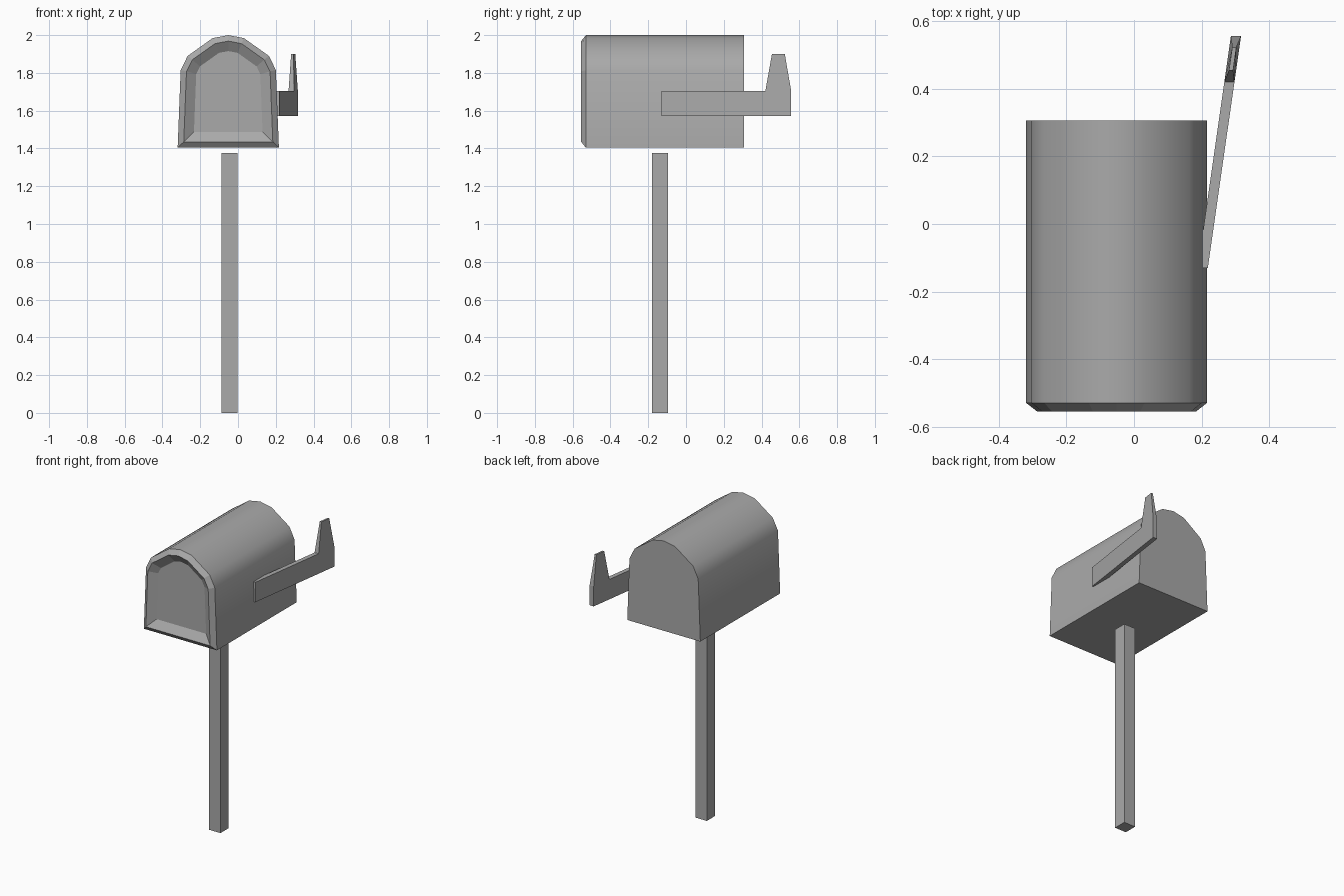
import bpy
import bmesh
from mathutils import Vector

old = bpy.data.objects.get("Cube")
if old:
    bpy.data.objects.remove(old, do_unlink=True)

GREY = (0.4, 0.4, 0.4, 1.0)
grey = bpy.data.materials.new("plain grey")
grey.use_nodes = True
grey.diffuse_color = GREY
grey.node_tree.nodes["Principled BSDF"].inputs["Base Color"].default_value = GREY


def finish(name, bm):
    bmesh.ops.recalc_face_normals(bm, faces=bm.faces)
    mesh = bpy.data.meshes.new(name)
    bm.to_mesh(mesh)
    bm.free()
    mesh.materials.append(grey)
    obj = bpy.data.objects.new(name, mesh)
    bpy.context.collection.objects.link(obj)
    return obj


def loft(rings):
    """Closed prism through two point rings; returns bmesh, caps and walls."""
    bm = bmesh.new()
    a, b = [[bm.verts.new(p) for p in ring] for ring in rings]
    n = len(a)
    walls = [bm.faces.new((a[i], a[(i + 1) % n], b[(i + 1) % n], b[i])) for i in range(n)]
    caps = bm.faces.new(a[::-1]), bm.faces.new(b)
    bmesh.ops.recalc_face_normals(bm, faces=bm.faces)
    return bm, caps, walls


# Arched box: half profile mirrored, then extruded front to back
cx, front, back = -0.0515, -0.53, 0.306
half = [(0.268, 1.404), (0.252, 1.815), (0.215, 1.89), (0.083, 1.984)]
arch = half + [(0, 2.0)] + [(-x, z) for x, z in reversed(half)]
bm, caps, walls = loft([[(cx + x, y, z) for x, z in arch] for y in (front, back)])

# Smooth curved shell, flat floor and ends
for f in walls:
    f.smooth = f.normal.z > -0.5
for e in bm.edges:
    e.smooth = all(f.smooth for f in e.link_faces)

# Bevelled front rim and recessed door panel
for thickness, depth in ((0.031, 0.025), (0.052, -0.035)):
    ring = bmesh.ops.inset_region(bm, faces=[caps[0]], thickness=thickness,
                                  depth=depth, use_even_offset=True)
    for f in ring["faces"]:
        f.smooth = False
        for e in f.edges:
            e.smooth = False
finish("mailbox_body", bm)

# Signal flag: angled board whose raised tip tapers in thickness
outline = [(-0.13, 1.571), (0.557, 1.571), (0.557, 1.703), (0.523, 1.9),
           (0.455, 1.9), (0.42, 1.703), (-0.13, 1.703)]


def flag_side(side):
    points = []
    for y, z in outline:
        thick = 0.006 if z > 1.8 else 0.015
        points.append(Vector((0.302 + 0.143 * (y - 0.557) + side * thick, y, z)))
    return points


bm, caps, walls = loft([flag_side(-1), flag_side(1)])
finish("signal_flag", bm)

# Square post
lo, hi = Vector((-0.087, -0.18, 0)), Vector((-0.003, -0.094, 1.376))
bm = bmesh.new()
bmesh.ops.create_cube(bm, size=1)
bmesh.ops.scale(bm, vec=hi - lo, verts=bm.verts)
bmesh.ops.translate(bm, vec=(lo + hi) / 2, verts=bm.verts)
finish("post", bm)
